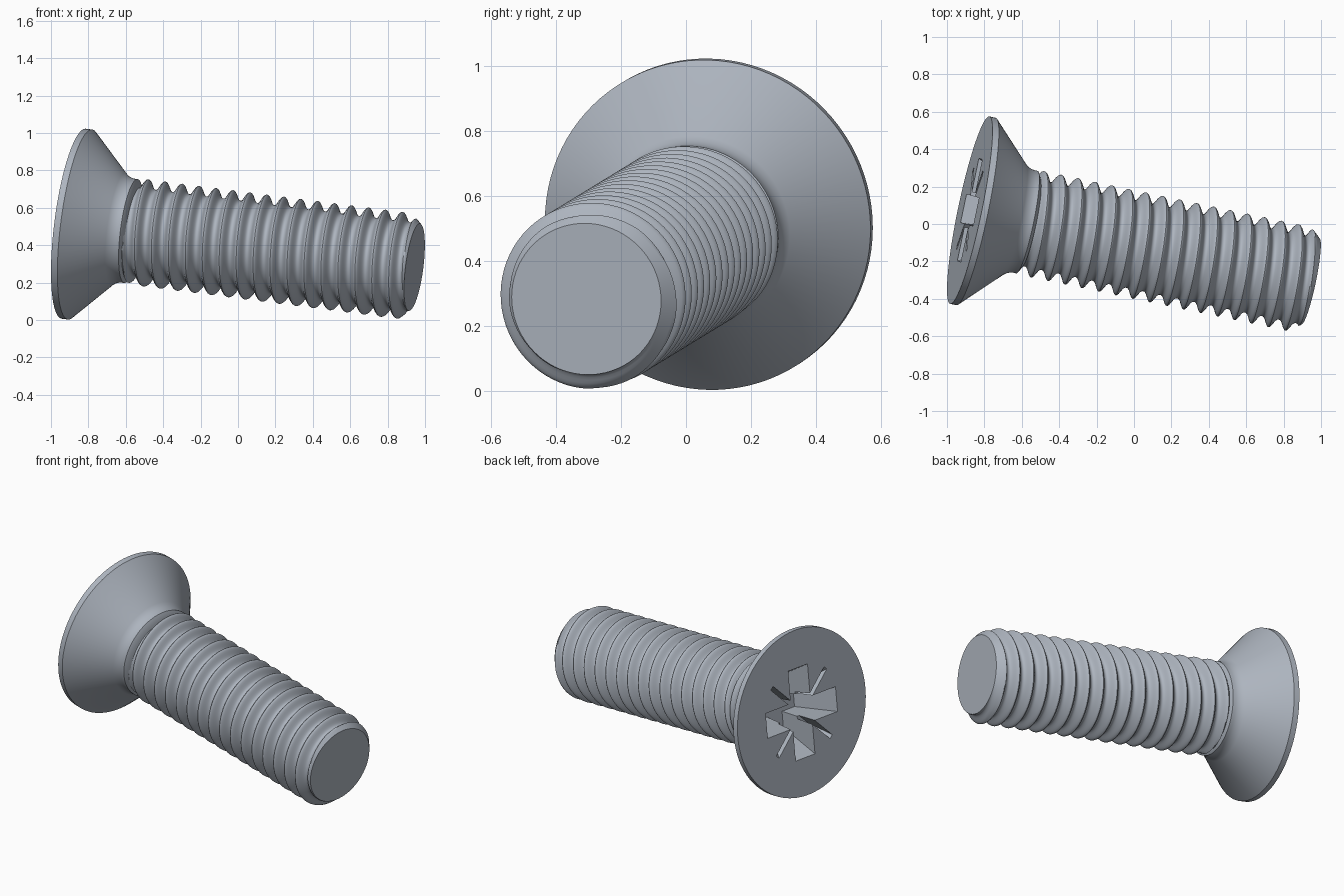
import bpy, bmesh
from math import pi, cos, sin, radians
from mathutils import Vector, Matrix

if "Cube" in bpy.data.objects:
    bpy.data.objects.remove(bpy.data.objects["Cube"])

# Steel material
steel = bpy.data.materials.new("steel grey")
steel.use_nodes = True
COLOUR = (0.42, 0.46, 0.52, 1)
steel.diffuse_color = COLOUR
steel.node_tree.nodes["Principled BSDF"].inputs["Base Color"].default_value = COLOUR

# Tilted frame: local z runs from the head face down the shank
axis = Vector((0.971, -0.203, -0.124)).normalized()
u = (Vector((0, 1, 0)) - axis * axis.y).normalized()
w = axis.cross(u)
FRAME = Matrix.Translation((-0.878, 0.074, 0.515)) @ Matrix((u, w, axis)).transposed().to_4x4()


def make_object(name, bm):
    bmesh.ops.recalc_face_normals(bm, faces=bm.faces)
    mesh = bpy.data.meshes.new(name)
    bm.to_mesh(mesh)
    bm.free()
    mesh.materials.append(steel)
    obj = bpy.data.objects.new(name, mesh)
    bpy.context.collection.objects.link(obj)
    return obj


def activate(obj):
    bpy.ops.object.select_all(action="DESELECT")
    obj.select_set(True)
    bpy.context.view_layer.objects.active = obj


def finish(obj, angle):
    obj.data.transform(FRAME)
    activate(obj)
    bpy.ops.object.shade_smooth_by_angle(angle=radians(angle))


# Countersunk head and neck, turned from a profile of (radius, depth)
SEGMENTS = 96
profile = [(0.512, 0), (0.512, 0.035), (0.302, 0.245), (0.29, 0.262), (0.283, 0.28),
           (0.28, 0.295), (0.28, 0.315), (0.245, 0.335)]
bm = bmesh.new()
rings = [[bm.verts.new((r * cos(2 * pi * j / SEGMENTS), r * sin(2 * pi * j / SEGMENTS), s))
          for j in range(SEGMENTS)] for r, s in profile]
for a, b in zip(rings, rings[1:]):
    for j in range(SEGMENTS):
        k = (j + 1) % SEGMENTS
        bm.faces.new((a[j], a[k], b[k], b[j]))
bm.faces.new(rings[0])
bm.faces.new(rings[-1])
head = make_object("countersunk_head", bm)


# Tapered bar that cuts one slot of the driver recess
def cut_slot(angle, top, bottom, depth):
    bm = bmesh.new()
    bmesh.ops.create_cube(bm, size=2)
    for v in bm.verts:
        length, width = bottom if v.co.z > 0 else top
        v.co = (v.co.x * length, v.co.y * width, depth if v.co.z > 0 else -0.01)
    bmesh.ops.rotate(bm, verts=bm.verts, matrix=Matrix.Rotation(radians(angle), 3, "Z"))
    cutter = make_object("slot_cutter", bm)
    cutter.hide_render = True
    mod = head.modifiers.new("slot", "BOOLEAN")
    mod.operation, mod.solver, mod.object = "DIFFERENCE", "EXACT", cutter
    activate(head)
    bpy.ops.object.modifier_apply(modifier=mod.name)
    bpy.data.objects.remove(cutter)


for turn in (2, 92):
    cut_slot(turn, (0.285, 0.078), (0.16, 0.06), 0.24)
    cut_slot(turn + 45, (0.312, 0.014), (0.2, 0.011), 0.12)
finish(head, 30)

# Threaded shank: rows follow a right-handed helix, clamped flat at both ends
PITCH, CREST, ROOT = 0.0933, 0.286, 0.235
START, END, CREST_AT = 0.3, 1.875, 1.75
ROWS, SIDES = 16, 72


def shank_radius(s, turn):
    phase = (s - CREST_AT) / PITCH - turn
    r = ROOT + (CREST - ROOT) * ((1 + cos(2 * pi * phase)) / 2) ** 1.3
    return min(r, ROOT + max(0, s - 0.315) * 2, ROOT + (END - s) * 0.9)


bm = bmesh.new()
first = int((START - CREST_AT) / PITCH * ROWS) - ROWS - 2
last = int((END - CREST_AT) / PITCH * ROWS) + 2
grid = []
for i in range(first, last + 1):
    row = []
    for j in range(SIDES + 1):
        turn = j / SIDES
        s = min(END, max(START, CREST_AT + PITCH * (i / ROWS + turn)))
        r = shank_radius(s, turn)
        row.append(bm.verts.new((r * cos(2 * pi * turn), r * sin(2 * pi * turn), s)))
    grid.append(row)
for a, b in zip(grid, grid[1:]):
    for j in range(SIDES):
        bm.faces.new((a[j], a[j + 1], b[j + 1], b[j]))
bmesh.ops.remove_doubles(bm, verts=bm.verts, dist=0.0005)

# Flat end caps
for level in (START, END):
    rim = [e for e in bm.edges if e.is_boundary
           and all(abs(v.co.z - level) < 0.001 for v in e.verts)]
    bmesh.ops.holes_fill(bm, edges=rim, sides=0)
finish(make_object("threaded_shank", bm), 45)
